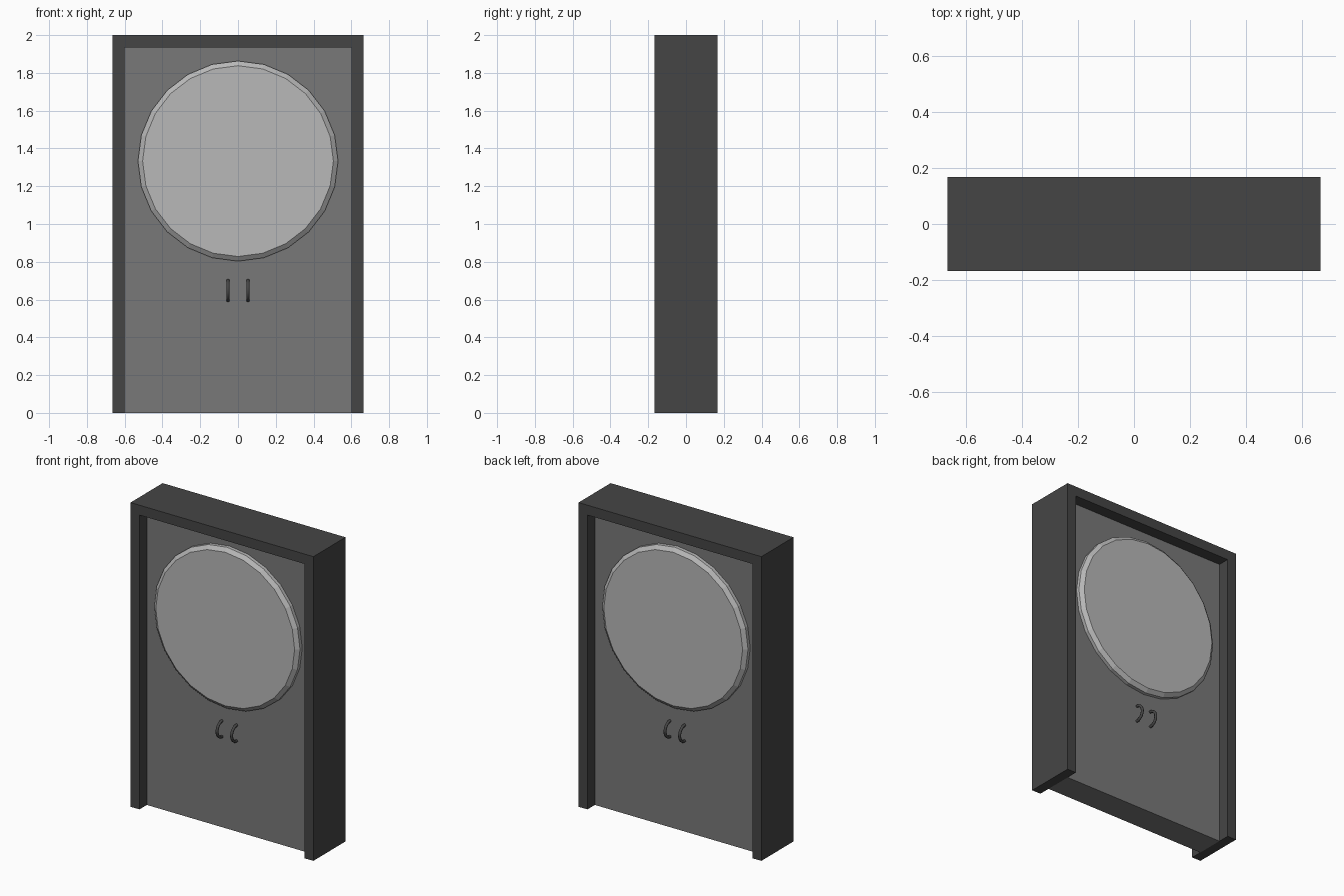
import bpy, bmesh, math

if "Cube" in bpy.data.objects:
    bpy.data.objects.remove(bpy.data.objects["Cube"])

W, H, D = 0.665, 2.0, 0.167      # frame half width, height, half depth
IW, IH, PD = 0.60, 1.935, 0.09   # opening half width, opening height, panel half depth


def material(name, v):
    m = bpy.data.materials.new(name)
    m.diffuse_color = (v, v, v, 1)
    m.use_nodes = True
    m.node_tree.nodes["Principled BSDF"].inputs["Base Color"].default_value = m.diffuse_color
    return m


dark = material("dark_grey", 0.06)
mid = material("mid_grey", 0.19)
light = material("light_grey", 0.48)


def finish(name, bm, mat):
    bmesh.ops.recalc_face_normals(bm, faces=bm.faces)
    me = bpy.data.meshes.new(name)
    bm.to_mesh(me)
    bm.free()
    me.materials.append(mat)
    ob = bpy.data.objects.new(name, me)
    bpy.context.collection.objects.link(ob)
    return ob


def extrude_profile(name, pts, half, mat):
    """Extrude an XZ outline along y from -half to half."""
    bm = bmesh.new()
    face = bm.faces.new([bm.verts.new((x, -half, z)) for x, z in pts])
    ext = bmesh.ops.extrude_face_region(bm, geom=[face])["geom"]
    moved = [g for g in ext if isinstance(g, bmesh.types.BMVert)]
    bmesh.ops.translate(bm, verts=moved, vec=(0, 2 * half, 0))
    return finish(name, bm, mat)


# Door frame: upside-down U
extrude_profile("door_frame", [(-W, 0), (-W, H), (W, H), (W, 0),
                               (IW, 0), (IW, IH), (-IW, IH), (-IW, 0)], D, dark)

# Door panel
extrude_profile("door_panel", [(-IW, 0), (-IW, IH), (IW, IH), (IW, 0)], PD, mid)

# Round window: 24-sided disc with bevelled rims on both faces
bm = bmesh.new()
N = 24
rings = []
for r, y in [(0.505, -0.133), (0.53, -0.113), (0.53, 0.113), (0.505, 0.133)]:
    rings.append([bm.verts.new((r * math.cos(math.tau * i / N), y,
                                1.333 + r * math.sin(math.tau * i / N)))
                  for i in range(N)])
for a, b in zip(rings, rings[1:]):
    for i in range(N):
        j = (i + 1) % N
        bm.faces.new((a[i], a[j], b[j], b[i]))
bm.faces.new(rings[0])
bm.faces.new(rings[-1])
finish("round_window", bm, light)


# Curved pull handles: half rings, a pair on each side of the door
def handle(name, x, side):
    bm = bmesh.new()
    R, r, segs, sides = 0.052, 0.009, 12, 8
    loops = []
    for i in range(segs + 1):
        a = math.pi * i / segs - math.pi / 2
        loop = []
        for k in range(sides):
            t = math.tau * k / sides
            d = R + r * math.cos(t)
            loop.append(bm.verts.new((x + r * math.sin(t),
                                      side * (PD + d * math.cos(a)),
                                      0.648 + d * math.sin(a))))
        loops.append(loop)
    for a, b in zip(loops, loops[1:]):
        for k in range(sides):
            j = (k + 1) % sides
            bm.faces.new((a[k], a[j], b[j], b[k]))
    bm.faces.new(loops[0])
    bm.faces.new(loops[-1])
    ob = finish(name, bm, dark)
    for p in ob.data.polygons:
        p.use_smooth = len(p.vertices) == 4


for side, label in ((-1, "front"), (1, "back")):
    for x, hand in ((-0.053, "left"), (0.053, "right")):
        handle(f"{label}_{hand}_handle", x, side)
